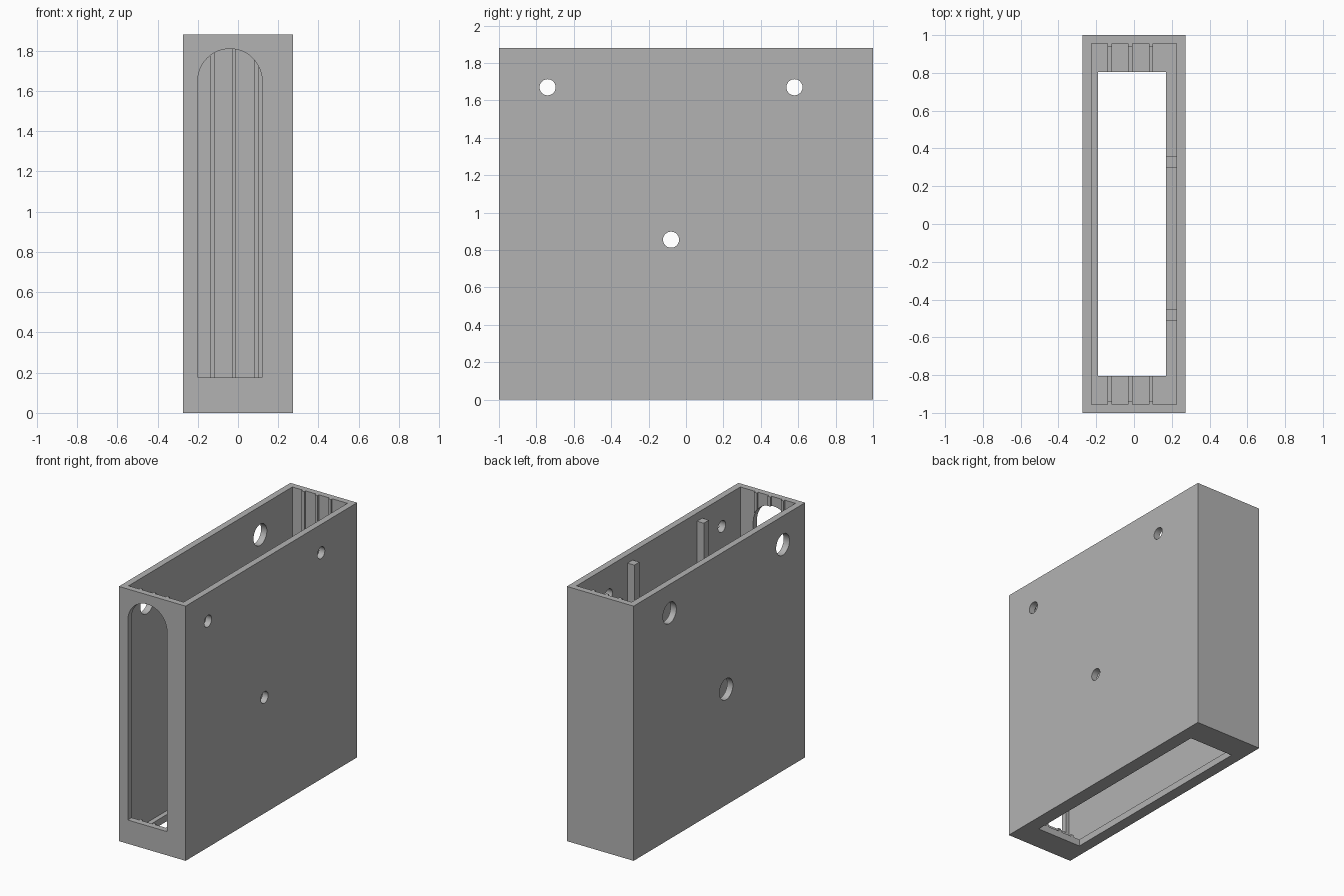
import bpy, math

cube = bpy.data.objects.get("Cube")
if cube:
    bpy.data.objects.remove(cube, do_unlink=True)

W, D, H = 0.545, 2.0, 1.88        # outer size
IX, IY, FLOOR = 0.225, 0.955, 0.05  # inner half sizes and floor thickness

grey = bpy.data.materials.new("plain_grey")
grey.use_nodes = True
grey.diffuse_color = (0.45, 0.45, 0.45, 1)
grey.node_tree.nodes["Principled BSDF"].inputs["Base Color"].default_value = grey.diffuse_color


def box(name, x, y, z):
    """Axis-aligned box from three (low, high) ranges."""
    bpy.ops.mesh.primitive_cube_add(size=1, location=[sum(r) / 2 for r in (x, y, z)])
    ob = bpy.context.object
    ob.name = name
    ob.scale = [r[1] - r[0] for r in (x, y, z)]
    bpy.ops.object.transform_apply(location=True, rotation=True, scale=True)
    ob.data.materials.append(grey)
    return ob


def rod(name, radius, depth, location, axis):
    """Round cutter lying along x or y."""
    turn = (0, math.pi / 2, 0) if axis == "x" else (math.pi / 2, 0, 0)
    bpy.ops.mesh.primitive_cylinder_add(vertices=48, radius=radius, depth=depth,
                                        location=location, rotation=turn)
    ob = bpy.context.object
    ob.name = name
    bpy.ops.object.transform_apply(location=True, rotation=True, scale=True)
    ob.data.materials.append(grey)
    return ob


def combine(target, tool, operation):
    mod = target.modifiers.new(operation.lower(), "BOOLEAN")
    mod.operation, mod.solver, mod.object = operation, "EXACT", tool
    bpy.context.view_layer.objects.active = target
    bpy.ops.object.modifier_apply(modifier=mod.name)
    bpy.data.objects.remove(tool, do_unlink=True)


# Open-topped case with a window in the floor
case = box("case", (-W / 2, W / 2), (-D / 2, D / 2), (0, H))
combine(case, box("cavity", (-IX, IX), (-IY, IY), (FLOOR, H + 0.1)), "DIFFERENCE")

# Guide ribs: up both end walls and across the floor ledges
for x in (-0.128, -0.02, 0.09):
    span = (x - 0.011, x + 0.011)
    for s in (-1, 1):
        wall = sorted((s * 0.94, s * (IY + 0.01)))
        ledge = sorted((s * 0.8, s * (IY + 0.01)))
        combine(case, box("wall_rib", span, wall, (FLOOR - 0.01, H)), "UNION")
        combine(case, box("ledge_rib", span, ledge, (FLOOR - 0.01, FLOOR + 0.015)), "UNION")

combine(case, box("floor_window", (-0.19, 0.17), (-0.805, 0.805), (-0.1, FLOOR + 0.1)), "DIFFERENCE")

# Round-topped slot in the front wall
SX, SR, ST = -0.04, 0.16, 1.65
slot = box("slot", (SX - SR, SX + SR), (-1.1, -0.9), (0.175, ST))
combine(slot, rod("slot_top", SR, 0.2, (SX, -1.0, ST), "y"), "UNION")
combine(case, slot, "DIFFERENCE")

# Mounting holes: small on the left wall, wide on the right wall
for y, z in ((-0.74, 1.67), (0.58, 1.67), (-0.08, 0.855)):
    for x, r in ((0.25, 0.043), (-0.25, 0.078)):
        combine(case, rod("hole", r, 0.15, (x, y, z), "x"), "DIFFERENCE")

# Square posts against the left wall
for label, y in (("front", -0.48), ("back", 0.33)):
    box(label + "_post", (0.17, IX + 0.005), (y - 0.03, y + 0.03), (FLOOR - 0.01, 1.82))

bpy.ops.object.select_all(action="DESELECT")
case.select_set(True)
bpy.context.view_layer.objects.active = case
bpy.ops.object.shade_smooth_by_angle(angle=math.radians(30))
